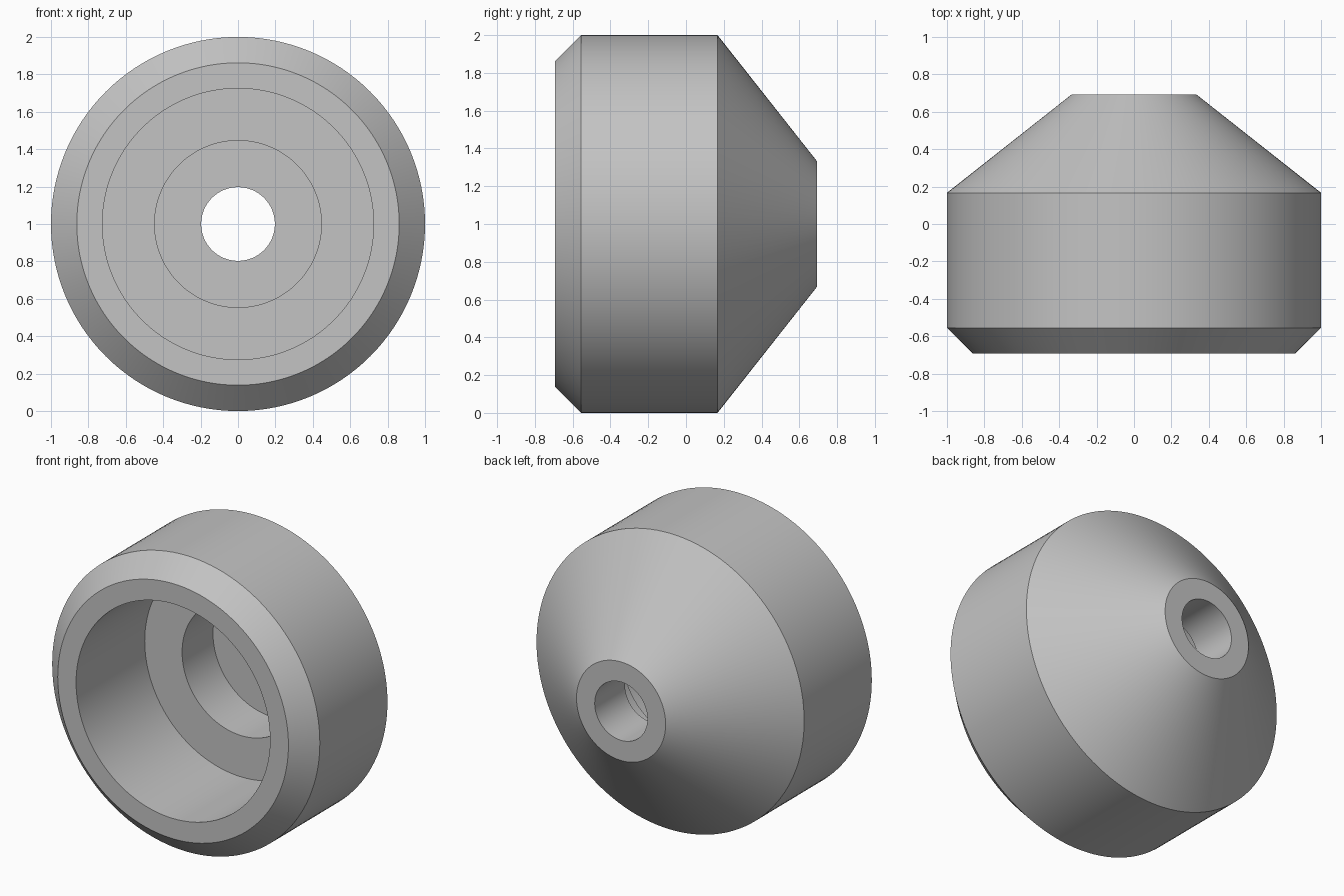
import bpy, bmesh, math

cube = bpy.data.objects.get("Cube")
if cube:
    bpy.data.objects.remove(cube, do_unlink=True)

SEGMENTS = 128

# Plain grey material
grey = bpy.data.materials.new("plain grey")
grey.use_nodes = True
colour = (0.55, 0.55, 0.55, 1)
grey.diffuse_color = colour
grey.node_tree.nodes["Principled BSDF"].inputs["Base Color"].default_value = colour

# Closed cross-section as (radius, y): outer shell, then the stepped bore
profile = [
    (0.725, -0.693), (0.862, -0.693), (1.0, -0.555), (1.0, 0.167),
    (0.333, 0.693), (0.197, 0.693), (0.197, 0.37), (0.446, 0.37),
    (0.446, 0.04), (0.725, 0.04),
]

# Conical bushing: revolve the section around the y axis
bm = bmesh.new()
rings = []
for radius, y in profile:
    ring = []
    for i in range(SEGMENTS):
        a = math.tau * i / SEGMENTS
        ring.append(bm.verts.new((radius * math.cos(a), y, 1 + radius * math.sin(a))))
    rings.append(ring)
for k, ring in enumerate(rings):
    after = rings[(k + 1) % len(rings)]
    for i in range(SEGMENTS):
        j = (i + 1) % SEGMENTS
        bm.faces.new((ring[i], ring[j], after[j], after[i]))
bmesh.ops.recalc_face_normals(bm, faces=bm.faces)

mesh = bpy.data.meshes.new("conical_bushing")
bm.to_mesh(mesh)
bm.free()
mesh.materials.append(grey)
bushing = bpy.data.objects.new("conical_bushing", mesh)
bpy.context.collection.objects.link(bushing)

# Smooth walls with crisp machined edges
bpy.ops.object.select_all(action='DESELECT')
bushing.select_set(True)
bpy.context.view_layer.objects.active = bushing
bpy.ops.object.shade_smooth_by_angle(angle=math.radians(25))
